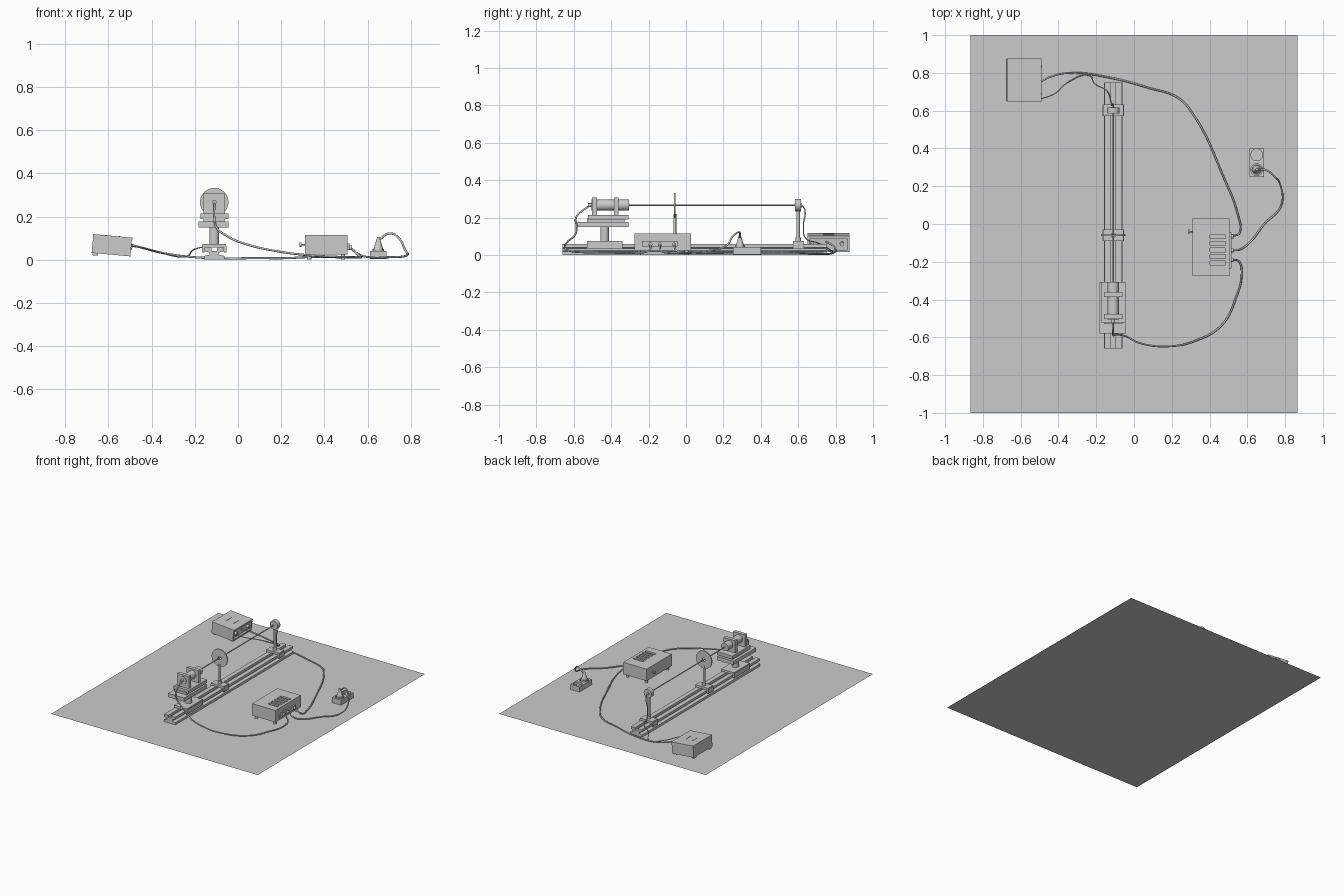
import bpy, bmesh, math
from mathutils import Vector, Matrix

cube = bpy.data.objects.get("Cube")
if cube:
    bpy.data.objects.remove(cube, do_unlink=True)

GREY = bpy.data.materials.new("plain_grey")
GREY.use_nodes = True
GREY.diffuse_color = (0.6, 0.6, 0.6, 1)
GREY.node_tree.nodes["Principled BSDF"].inputs["Base Color"].default_value = (0.6, 0.6, 0.6, 1)

AXIS = -0.11       # x of the optical rail
BEAM = 0.267       # height of the beam
ALONG = {"x": Vector((1, 0, 0)), "y": Vector((0, 1, 0)), "z": Vector((0, 0, 1))}


def finish(name, bm):
    bmesh.ops.recalc_face_normals(bm, faces=bm.faces)
    mesh = bpy.data.meshes.new(name)
    bm.to_mesh(mesh)
    bm.free()
    obj = bpy.data.objects.new(name, mesh)
    bpy.context.collection.objects.link(obj)
    mesh.materials.append(GREY)
    return obj


def box(name, x, y, z):
    """Block given by its (low, high) span on each axis."""
    bm = bmesh.new()
    bmesh.ops.create_cube(bm, size=1)
    for v in bm.verts:
        v.co = Vector([(s[0] + s[1]) / 2 + c * (s[1] - s[0]) for s, c in zip((x, y, z), v.co)])
    return finish(name, bm)


def rod(name, start, length, r1, axis="z", r2=None, sides=32):
    """Cylinder or cone growing from start along an axis."""
    bm = bmesh.new()
    bmesh.ops.create_cone(bm, cap_ends=True, segments=sides, radius1=r1,
                          radius2=r1 if r2 is None else r2, depth=length)
    turn = ALONG["z"].rotation_difference(ALONG[axis]).to_matrix().to_4x4()
    shift = Matrix.Translation(Vector(start) + ALONG[axis] * length / 2)
    bmesh.ops.transform(bm, matrix=shift @ turn, verts=bm.verts)
    obj = finish(name, bm)
    for p in obj.data.polygons:
        p.use_smooth = len(p.vertices) == 4
    obj.data.set_sharp_from_angle(angle=math.radians(40))
    return obj


def cut(target, cutters):
    for c in cutters:
        mod = target.modifiers.new("cut", "BOOLEAN")
        mod.operation = "DIFFERENCE"
        mod.solver = "EXACT"
        mod.object = c
        c.hide_render = True
        c.hide_set(True)
        c.display_type = "WIRE"


def cable(name, points, radius=0.005):
    curve = bpy.data.curves.new(name, "CURVE")
    curve.dimensions = "3D"
    curve.bevel_depth = radius
    curve.bevel_resolution = 2
    curve.resolution_u = 8
    curve.use_fill_caps = True
    s = curve.splines.new("BEZIER")
    s.bezier_points.add(len(points) - 1)
    for bp, p in zip(s.bezier_points, points):
        bp.co = p
        bp.handle_left_type = bp.handle_right_type = "AUTO"
    obj = bpy.data.objects.new(name, curve)
    bpy.context.collection.objects.link(obj)
    curve.materials.append(GREY)


def rail(name, half_profile, y0, y1):
    """Mirror a half profile across the rail axis and extrude it along y."""
    outline = half_profile + [(-x, z) for x, z in reversed(half_profile)]
    bm = bmesh.new()
    face = bm.faces.new([bm.verts.new((AXIS + x, y0, z)) for x, z in outline])
    ext = bmesh.ops.extrude_face_region(bm, geom=[face])
    bmesh.ops.translate(bm, vec=(0, y1 - y0, 0),
                        verts=[g for g in ext["geom"] if isinstance(g, bmesh.types.BMVert)])
    return finish(name, bm)


def carriage(name, y0, y1):
    box(name, (AXIS - 0.054, AXIS + 0.054), (y0, y1), (0.058, 0.074))
    for side, s in (("right", -1), ("left", 1)):
        box(f"{name}_{side}_jaw", sorted((AXIS + s * 0.046, AXIS + s * 0.056)), (y0, y1), (0.034, 0.066))


# Table sheet
bm = bmesh.new()
bmesh.ops.create_grid(bm, x_segments=1, y_segments=1, size=1)
bmesh.ops.scale(bm, vec=(0.865, 1, 1), verts=bm.verts)
finish("table_top", bm)

# Optical rail with a waist and a groove on top
rail("optical_rail", [(0.012, 0.042), (0.012, 0.058), (0.046, 0.058), (0.046, 0.04), (0.022, 0.034),
                      (0.022, 0.024), (0.048, 0.018), (0.048, 0.001)], -0.66, 0.75)

# Laser stand: carriage, post and tilting platform
carriage("laser_carriage", -0.53, -0.34)
rod("laser_post", (AXIS, -0.435, 0.07), 0.085, 0.023)
box("lower_platform", (-0.182, -0.045), (-0.58, -0.308), (0.15, 0.178))
box("platform_core", (AXIS - 0.05, AXIS + 0.05), (-0.53, -0.33), (0.175, 0.195))
box("upper_platform", (-0.173, -0.045), (-0.525, -0.308), (0.19, 0.215))

# Laser tube in two square holders
rod("laser_tube", (AXIS, -0.506, BEAM), 0.2, 0.03, "y")
for name, y in (("rear", -0.503), ("front", -0.386)):
    box(f"{name}_tube_holder", (AXIS - 0.05, AXIS + 0.05), (y, y + 0.026), (0.213, 0.307))
rod("tube_cable_gland", (AXIS, -0.525, BEAM), 0.025, 0.01, "y", sides=16)
rod("laser_beam", (AXIS, -0.31, BEAM), 0.9, 0.004, "y", sides=12)

# Perforated disc on its own post
carriage("disc_carriage", -0.09, -0.03)
rod("disc_post", (AXIS, -0.06, 0.07), 0.15, 0.008, sides=16)
rod("disc_post_collar", (AXIS, -0.06, 0.074), 0.02, 0.014, sides=16)
disc = rod("disc", (AXIS, -0.064, BEAM), 0.008, 0.066, "y", sides=48)
cut(disc, [rod("disc_hole_cutter", (AXIS, -0.1, BEAM), 0.08, 0.012, "y", sides=24)])

# Detector
carriage("detector_carriage", 0.572, 0.632)
rod("detector_post", (AXIS, 0.6, 0.07), 0.175, 0.009, sides=16)
rod("detector_post_collar", (AXIS, 0.6, 0.074), 0.02, 0.014, sides=16)
rod("detector_head", (AXIS, 0.584, BEAM), 0.032, 0.033, "y")
rod("detector_socket", (AXIS, 0.61, BEAM), 0.01, 0.012, "y", sides=16)

# Power supply with vent slots, rear panel, knob and feet
supply = box("power_supply", (0.31, 0.506), (-0.275, 0.028), (0.025, 0.115))
cut(supply, [box(f"vent_cutter_{i}", (0.402, 0.485), (-0.217 + i * 0.035, -0.197 + i * 0.035), (0.09, 0.13))
             for i in range(5)])
box("supply_panel", (0.5, 0.516), (-0.235, -0.045), (0.045, 0.075))
for i, y in enumerate((-0.19, -0.14, -0.065)):
    rod(f"supply_socket_{i}", (0.51, y, 0.056), 0.018, 0.011, "x", sides=16)
rod("supply_knob_shaft", (0.288, -0.04, 0.07), 0.025, 0.004, "x", sides=12)
rod("supply_knob", (0.285, -0.04, 0.07), 0.01, 0.01, "x", sides=16)
for x in (0.33, 0.486):
    for y in (-0.25, 0.003):
        rod("supply_foot", (x, y, 0.001), 0.026, 0.01, sides=16)

# Tilted meter box, built level and then leaned towards +x
meter = box("meter_box", (-0.09, 0.09), (-0.112, 0.112), (-0.043, 0.043))
cut(meter, [box("meter_recess_cutter", (0.075, 0.12), (-0.1, 0.1), (-0.033, 0.03))])
parts = [meter, box("meter_lid", (-0.092, 0.092), (-0.113, 0.113), (0.035, 0.044))]
for y in (-0.09, 0.09):
    parts.append(box("meter_foot", (-0.086, -0.062), (y - 0.012, y + 0.012), (-0.054, -0.042)))
    parts.append(rod("meter_socket", (0.07, y * 0.8, 0), 0.025, 0.012, "x", sides=16))
for x in (-0.03, 0.03):
    parts.append(box("meter_lid_mark", (x - 0.004, x + 0.004), (-0.03, 0.03), (0.043, 0.046)))
for p in parts + [o for o in bpy.data.objects if o.name == "meter_recess_cutter"]:
    p.matrix_world = Matrix.Translation((-0.584, 0.762, 0.067)) @ Matrix.Rotation(0.09, 4, "Y")

# Socket strip with two round wells and a plug
strip = box("socket_strip", (0.612, 0.688), (0.25, 0.4), (0.003, 0.042))
cut(strip, [rod(f"socket_cutter_{i}", (0.65, y, 0.026), 0.05, 0.031) for i, y in enumerate((0.288, 0.366))])
for x in (0.638, 0.662):
    rod("socket_pin", (x, 0.366, 0.025), 0.006, 0.004, sides=12)
rod("plug_body", (0.65, 0.288, 0.025), 0.025, 0.027)
rod("plug_cone", (0.65, 0.288, 0.05), 0.055, 0.022, r2=0.006)

# Cables
cable("mains_cable", [(0.65, 0.288, 0.09), (0.7, 0.285, 0.122), (0.745, 0.25, 0.1), (0.772, 0.215, 0.05),
                      (0.78, 0.1, 0.02), (0.69, 0, 0.012), (0.61, -0.1, 0.012), (0.56, -0.135, 0.025),
                      (0.52, -0.14, 0.056)])
cable("laser_cable", [(0.52, -0.19, 0.056), (0.555, -0.197, 0.025), (0.57, -0.27, 0.012),
                      (0.54, -0.39, 0.012), (0.465, -0.535, 0.014), (0.32, -0.62, 0.022),
                      (0.18, -0.648, 0.04), (0.03, -0.63, 0.075), (-0.05, -0.592, 0.11),
                      (-0.1, -0.585, 0.15), (AXIS, -0.588, 0.2), (AXIS, -0.55, 0.24), (AXIS, -0.51, BEAM)])
cable("meter_cable", [(0.52, -0.065, 0.056), (0.56, -0.045, 0.02), (0.55, 0.05, 0.012), (0.48, 0.235, 0.012),
                      (0.3, 0.6, 0.012), (0.23, 0.67, 0.008), (0.08, 0.72, 0.008), (-0.13, 0.775, 0.008),
                      (-0.34, 0.8, 0.03), (-0.44, 0.78, 0.055), (-0.5, 0.75, 0.07)])
cable("detector_cable", [(AXIS, 0.62, BEAM), (AXIS, 0.636, 0.24), (-0.118, 0.628, 0.16), (-0.12, 0.64, 0.09),
                         (-0.14, 0.7, 0.067), (-0.21, 0.745, 0.045), (-0.235, 0.785, 0.018),
                         (-0.35, 0.75, 0.03), (-0.42, 0.69, 0.05), (-0.5, 0.66, 0.065)], 0.003)
